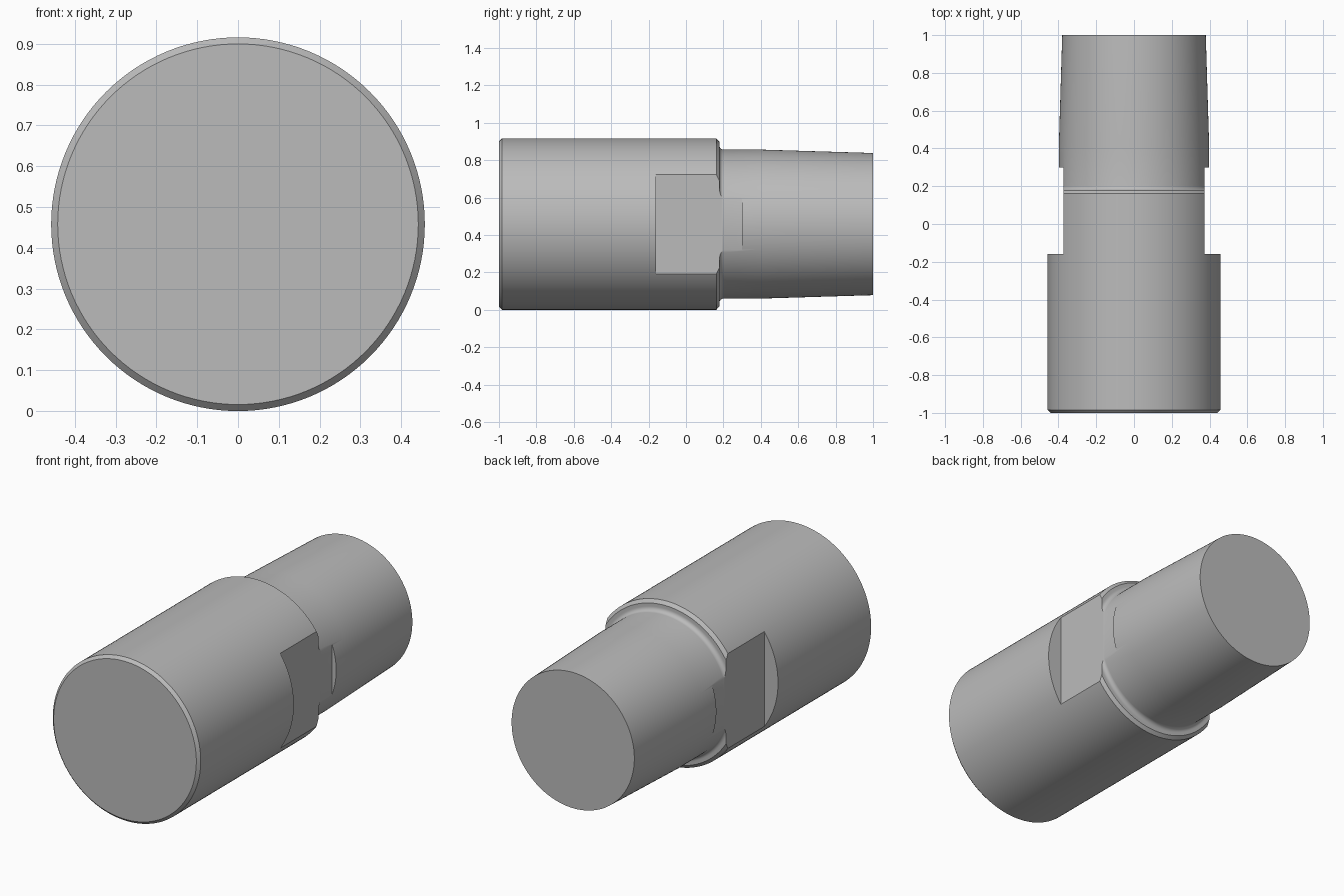
import bpy
import bmesh
import math
from mathutils import Matrix, Vector

cube = bpy.data.objects.get("Cube")
if cube:
    bpy.data.objects.remove(cube, do_unlink=True)

RADIUS = 0.458
NECK = 0.398
SEGMENTS = 128


def make_object(name, bm):
    bmesh.ops.recalc_face_normals(bm, faces=bm.faces)
    mesh = bpy.data.meshes.new(name)
    bm.to_mesh(mesh)
    bm.free()
    obj = bpy.data.objects.new(name, mesh)
    bpy.context.collection.objects.link(obj)
    return obj


# Steel colour
steel = bpy.data.materials.new("grey steel")
steel.use_nodes = True
colour = (0.5, 0.5, 0.5, 1)
steel.diffuse_color = colour
steel.node_tree.nodes["Principled BSDF"].inputs["Base Color"].default_value = colour

# Turned profile as (radius, y): chamfered body, hollow fillet, tapered neck
fillet = 0.024
profile = [(0, -1), (0.442, -1), (RADIUS, -0.984), (RADIUS, 0.162), (0.44, 0.178)]
for i in range(7):
    a = math.radians(90 * i / 6)
    profile.append((NECK + fillet * (1 - math.sin(a)),
                    0.178 + fillet * (1 - math.cos(a))))
profile += [(NECK, 0.41), (0.38, 1), (0, 1)]

bm = bmesh.new()
verts = [bm.verts.new((r, y, RADIUS)) for r, y in profile]
edges = [bm.edges.new(pair) for pair in zip(verts, verts[1:])]
bmesh.ops.spin(bm, geom=verts + edges, cent=(0, 0, RADIUS), axis=(0, 1, 0),
               angle=math.tau, steps=SEGMENTS)
bmesh.ops.remove_doubles(bm, verts=bm.verts, dist=0.0005)
# Merge each end fan into one flat cap
bmesh.ops.dissolve_verts(bm, verts=[
    v for v in bm.verts if math.hypot(v.co.x, v.co.z - RADIUS) < 0.001])
shaft = make_object("shaft", bm)
shaft.data.materials.append(steel)

# Wrench flats on both sides
flat_x, flat_start, flat_end = 0.373, -0.16, 0.3
bm = bmesh.new()
for side in (-1, 1):
    centre = Vector((side * (flat_x + 0.1), (flat_start + flat_end) / 2, RADIUS))
    size = Matrix.Diagonal((0.2, flat_end - flat_start, 1, 1))
    bmesh.ops.create_cube(bm, size=1, matrix=Matrix.Translation(centre) @ size)
cutter = make_object("flat_cutter", bm)
cutter.hide_render = True

bpy.ops.object.select_all(action="DESELECT")
bpy.context.view_layer.objects.active = shaft
shaft.select_set(True)
cut = shaft.modifiers.new("wrench flats", "BOOLEAN")
cut.operation = "DIFFERENCE"
cut.solver = "EXACT"
cut.object = cutter
bpy.ops.object.modifier_apply(modifier=cut.name)
bpy.data.objects.remove(cutter, do_unlink=True)

bpy.ops.object.shade_smooth_by_angle(angle=math.radians(25))
